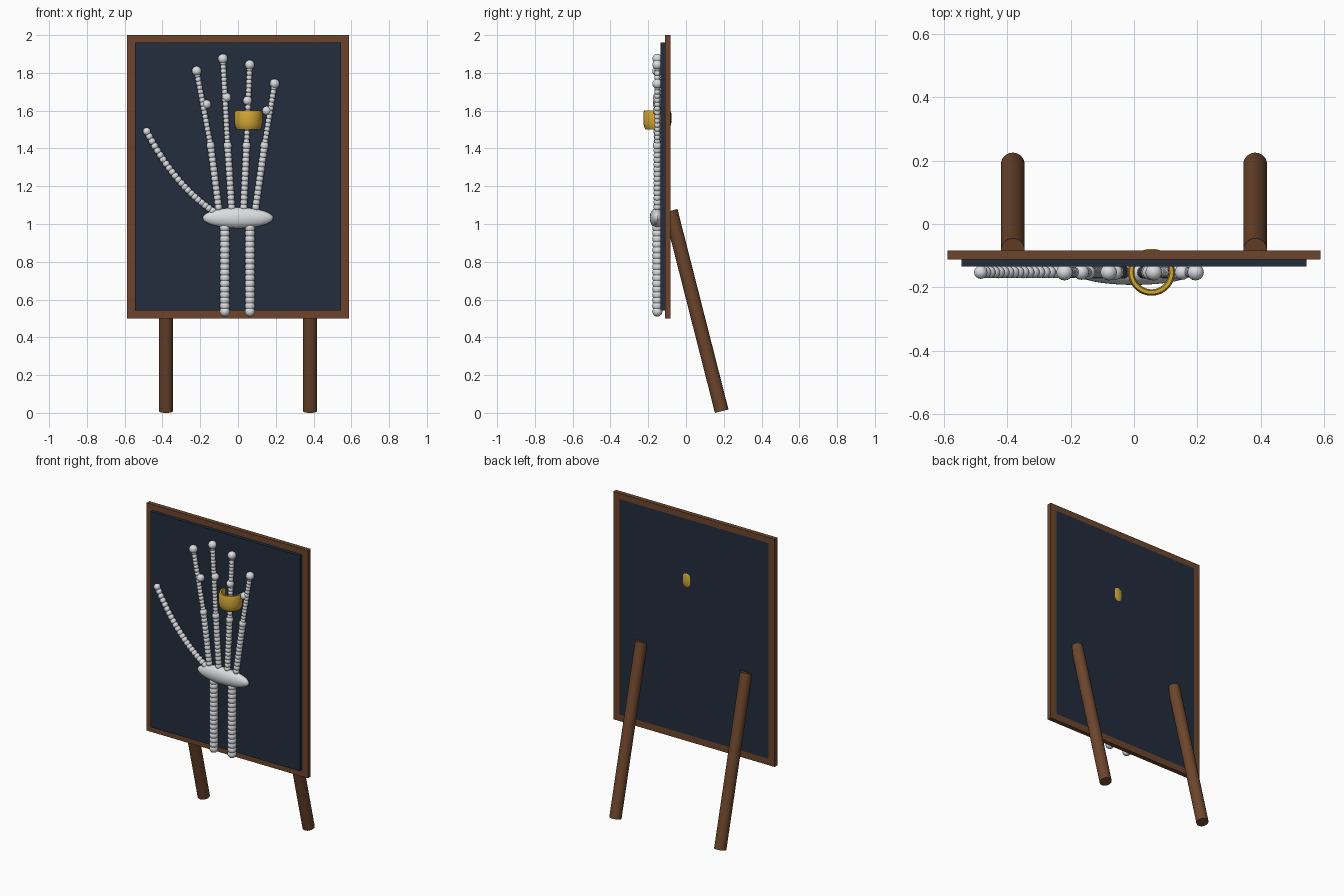
import bpy
import bmesh
import math
from mathutils import Matrix, Vector

cube = bpy.data.objects.get("Cube")
if cube:
    bpy.data.objects.remove(cube, do_unlink=True)


def material(name, rgb):
    m = bpy.data.materials.new(name)
    m.use_nodes = True
    m.diffuse_color = (*rgb, 1)
    m.node_tree.nodes["Principled BSDF"].inputs["Base Color"].default_value = (*rgb, 1)
    return m


WOOD = material("brown wood", (0.15, 0.06, 0.025))
NAVY = material("dark navy board", (0.016, 0.026, 0.045))
BONE = material("pale bone", (0.70, 0.72, 0.75))
GOLD = material("gold", (0.66, 0.39, 0.035))
HAND_Y = -0.152


def finish(bm, name, mat, smooth=True):
    mesh = bpy.data.meshes.new(name)
    bm.to_mesh(mesh)
    bm.free()
    mesh.materials.append(mat)
    ob = bpy.data.objects.new(name, mesh)
    bpy.context.collection.objects.link(ob)
    if smooth:
        bpy.ops.object.select_all(action="DESELECT")
        ob.select_set(True)
        bpy.context.view_layer.objects.active = ob
        bpy.ops.object.shade_smooth_by_angle(angle=math.radians(35))
    return ob


def add_box(bm, low, high):
    low, high = Vector(low), Vector(high)
    bmesh.ops.create_cube(bm, size=1, matrix=Matrix.Translation((low + high) / 2)
                          @ Matrix.Diagonal((*(high - low), 1)))


def add_ball(bm, x, z, radius):
    bmesh.ops.create_uvsphere(bm, u_segments=16, v_segments=10, radius=radius,
                              matrix=Matrix.Translation((x, HAND_Y, z)))


def add_chain(bm, start, end, radius, spacing=0.026):
    """Row of overlapping beads between two (x, z) points."""
    a, b = Vector(start), Vector(end)
    count = max(2, round((b - a).length / spacing))
    for i in range(count + 1):
        add_ball(bm, *a.lerp(b, i / count), radius)


# Frame rails around the board
W, IN_W = 0.588, 0.544
BOTTOM, TOP, IN_BOTTOM, IN_TOP = 0.5, 2.0, 0.543, 1.962
FRONT, BACK = -0.112, -0.083
bm = bmesh.new()
add_box(bm, (-W, FRONT, IN_TOP), (W, BACK, TOP))
add_box(bm, (-W, FRONT, BOTTOM), (W, BACK, IN_BOTTOM))
for s in (-1, 1):
    x0, x1 = sorted((s * IN_W, s * W))
    add_box(bm, (x0, FRONT, IN_BOTTOM), (x1, BACK, IN_TOP))
finish(bm, "frame", WOOD, smooth=False)

# Board panel, standing proud of the frame
bm = bmesh.new()
add_box(bm, (-IN_W, -0.134, IN_BOTTOM), (IN_W, BACK, IN_TOP))
finish(bm, "board", NAVY, smooth=False)

# Leaning back legs
for side, x in (("right", -0.382), ("left", 0.382)):
    top, foot = Vector((x, -0.081, 1.07)), Vector((x, 0.189, 0.009))
    axis = top - foot
    bm = bmesh.new()
    bmesh.ops.create_cone(bm, cap_ends=True, segments=32, radius1=0.037, radius2=0.037,
                          depth=axis.length, matrix=Matrix.Translation((top + foot) / 2)
                          @ axis.to_track_quat("Z", "Y").to_matrix().to_4x4())
    finish(bm, side + "_leg", WOOD)

# Forearm bones
for side, x in (("right", -0.07), ("left", 0.063)):
    bm = bmesh.new()
    add_chain(bm, (x, 0.537), (x, 1.01), 0.027, 0.03)
    finish(bm, side + "_forearm_bone", BONE)

# Wrist
bm = bmesh.new()
bmesh.ops.create_uvsphere(bm, u_segments=32, v_segments=16, radius=1,
                          matrix=Matrix.Translation((0, HAND_Y, 1.032))
                          @ Matrix.Diagonal((0.187, 0.04, 0.055, 1)))
finish(bm, "wrist", BONE)

# Fingers: base, knuckle, middle joint, tip as (x, z)
fingers = {
    "index": ((-0.103, 1.09), (-0.145, 1.415), (-0.166, 1.634), (-0.219, 1.81)),
    "middle": ((-0.034, 1.09), (-0.055, 1.415), (-0.060, 1.67), (-0.080, 1.875)),
    "ring": ((0.030, 1.09), (0.045, 1.415), (0.050, 1.653), (0.062, 1.843)),
    "little": ((0.094, 1.09), (0.140, 1.415), (0.152, 1.60), (0.194, 1.743)),
}
for name, (base, knuckle, joint, tip) in fingers.items():
    bm = bmesh.new()
    add_chain(bm, base, knuckle, 0.020)
    add_chain(bm, knuckle, tip, 0.016, 0.022)
    for point, radius in ((knuckle, 0.023), (joint, 0.024), (tip, 0.026)):
        add_ball(bm, *point, radius)
    finish(bm, name + "_finger", BONE)

# Thumb: beads along a bending curve
p = [Vector(c) for c in ((-0.135, 1.07), (-0.34, 1.21), (-0.483, 1.49))]
bm = bmesh.new()
STEPS = 21
for i in range(STEPS + 1):
    t = i / STEPS
    point = p[0].lerp(p[1], t).lerp(p[1].lerp(p[2], t), t)
    add_ball(bm, *point, 0.019)
add_ball(bm, *p[2], 0.021)
finish(bm, "thumb", BONE)

# Gold band: closed profile (radius, z) spun around the ring finger
profile = ((0.074, 1.535), (0.074, 1.588), (0.069, 1.602), (0.058, 1.602),
           (0.054, 1.588), (0.054, 1.515), (0.056, 1.50), (0.062, 1.50), (0.070, 1.515))
bm = bmesh.new()
SEGS = 48
rings = []
for i in range(SEGS):
    a = math.tau * i / SEGS
    rings.append([bm.verts.new((0.055 + r * math.cos(a), HAND_Y + r * math.sin(a), z))
                  for r, z in profile])
for i in range(SEGS):
    r0, r1 = rings[i], rings[(i + 1) % SEGS]
    for j in range(len(profile)):
        k = (j + 1) % len(profile)
        bm.faces.new((r0[j], r1[j], r1[k], r0[k]))
bmesh.ops.recalc_face_normals(bm, faces=bm.faces)
finish(bm, "gold_band", GOLD)
